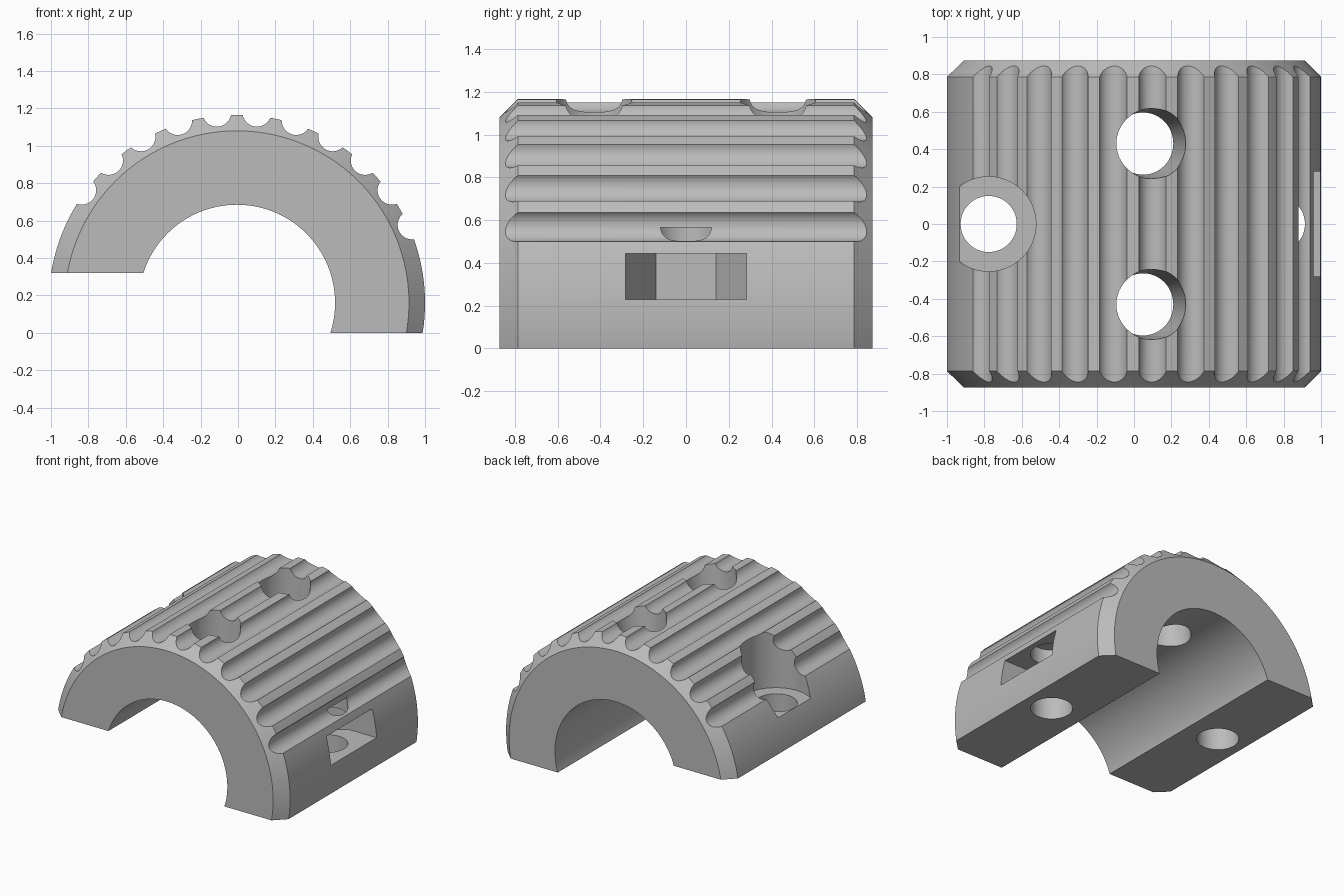
import bpy, bmesh, math
from mathutils import Vector, Matrix

cube = bpy.data.objects.get("Cube")
if cube:
    bpy.data.objects.remove(cube, do_unlink=True)

CX, CZ = -0.006, 0.16        # axis of the shell
R_OUT, R_IN = 1.006, 0.525
HALF, CHAMFER = 0.873, 0.086

grey = bpy.data.materials.new("grey")
grey.use_nodes = True
colour = (0.5, 0.5, 0.5, 1)
grey.diffuse_color = colour
grey.node_tree.nodes["Principled BSDF"].inputs["Base Color"].default_value = colour


def add_object(name, bm):
    bmesh.ops.recalc_face_normals(bm, faces=bm.faces)
    mesh = bpy.data.meshes.new(name)
    bm.to_mesh(mesh)
    bm.free()
    obj = bpy.data.objects.new(name, mesh)
    bpy.context.collection.objects.link(obj)
    mesh.materials.append(grey)
    return obj


def add_rod(bm, start, end, r0, r1=None, segments=48):
    """Cylinder or cone between two points."""
    a, b = Vector(start), Vector(end)
    turn = (b - a).to_track_quat('Z', 'Y').to_matrix().to_4x4()
    bmesh.ops.create_cone(bm, cap_ends=True, segments=segments, radius1=r0,
                          radius2=r0 if r1 is None else r1, depth=(b - a).length,
                          matrix=Matrix.Translation((a + b) / 2) @ turn)


def add_box(bm, low, high):
    lo, hi = Vector(low), Vector(high)
    bmesh.ops.create_cube(bm, size=1, matrix=Matrix.Translation((lo + hi) / 2)
                          @ Matrix.Diagonal((*(hi - lo), 1)))


def radial(degrees, radius, y):
    a = math.radians(degrees)
    return (CX + radius * math.sin(a), y, CZ + radius * math.cos(a))


def cut(target, name, bm):
    """Subtract the cutter mesh, then discard it."""
    cutter = add_object(name, bm)
    cutter.hide_render = True
    mod = target.modifiers.new(name, 'BOOLEAN')
    mod.operation, mod.solver, mod.object = 'DIFFERENCE', 'EXACT', cutter
    bpy.context.view_layer.objects.active = target
    bpy.ops.object.modifier_apply(modifier=mod.name)
    bpy.data.objects.remove(cutter, do_unlink=True)


# Chamfered ring, revolved around the y axis
bm = bmesh.new()
section = [(R_IN, -HALF), (R_OUT - CHAMFER, -HALF), (R_OUT, CHAMFER - HALF),
           (R_OUT, HALF - CHAMFER), (R_OUT - CHAMFER, HALF), (R_IN, HALF)]
verts = [bm.verts.new((CX + r, y, CZ)) for r, y in section]
edges = [bm.edges.new((verts[i - 1], verts[i])) for i in range(len(verts))]
bmesh.ops.spin(bm, geom=verts + edges, cent=(CX, 0, CZ), axis=(0, 1, 0),
               angle=math.tau, steps=160, use_merge=True)
bmesh.ops.remove_doubles(bm, verts=bm.verts, dist=1e-4)
shell = add_object("grip_shell", bm)

# Stepped underside
bm = bmesh.new()
add_box(bm, (-2, -2, -2), (2, 2, 0))
cut(shell, "right_underside_cutter", bm)
bm = bmesh.new()
add_box(bm, (-2, -2, -1), (0, 2, 0.32))
cut(shell, "left_underside_cutter", bm)

# Lengthwise grip grooves
bm = bmesh.new()
for angle in range(-54, 67, 12):
    add_rod(bm, radial(angle, 1.025, -1.2), radial(angle, 1.025, 1.2), 0.077, segments=40)
cut(shell, "groove_cutter", bm)

# Two tapered holes through the crown
bm = bmesh.new()
for y in (-0.43, 0.43):
    add_rod(bm, radial(6, 0.4, y), radial(6, 1.3, y), 0.16, 0.205)
cut(shell, "crown_hole_cutter", bm)

# Counterbored screw hole on one side
bm = bmesh.new()
add_rod(bm, (-0.777, 0, 0.55), (-0.777, 0, 1.4), 0.253)
cut(shell, "counterbore_cutter", bm)
bm = bmesh.new()
add_rod(bm, (-0.777, 0, 0.1), (-0.777, 0, 0.8), 0.15)
cut(shell, "screw_hole_cutter", bm)

# Blind screw hole on the other side
bm = bmesh.new()
add_rod(bm, (0.764, 0, -0.3), (0.764, 0, 0.565), 0.15)
cut(shell, "blind_hole_cutter", bm)

# Hexagonal nut pocket, open to the outside
bm = bmesh.new()
x, w = 0.764, 0.282
outline = [(1.3, -w), (1.3, w), (x, w), (x - w * 0.866, w / 2),
           (x - w * 0.866, -w / 2), (x, -w)]
face = bm.faces.new([bm.verts.new((px, py, 0.229)) for px, py in outline])
top = bmesh.ops.extrude_face_region(bm, geom=[face])["geom"]
bmesh.ops.translate(bm, vec=(0, 0, 0.215),
                    verts=[v for v in top if isinstance(v, bmesh.types.BMVert)])
cut(shell, "nut_pocket_cutter", bm)

# Smooth curved walls, keep crisp edges
bpy.ops.object.select_all(action='DESELECT')
shell.select_set(True)
bpy.context.view_layer.objects.active = shell
bpy.ops.object.shade_smooth_by_angle(angle=math.radians(25))
